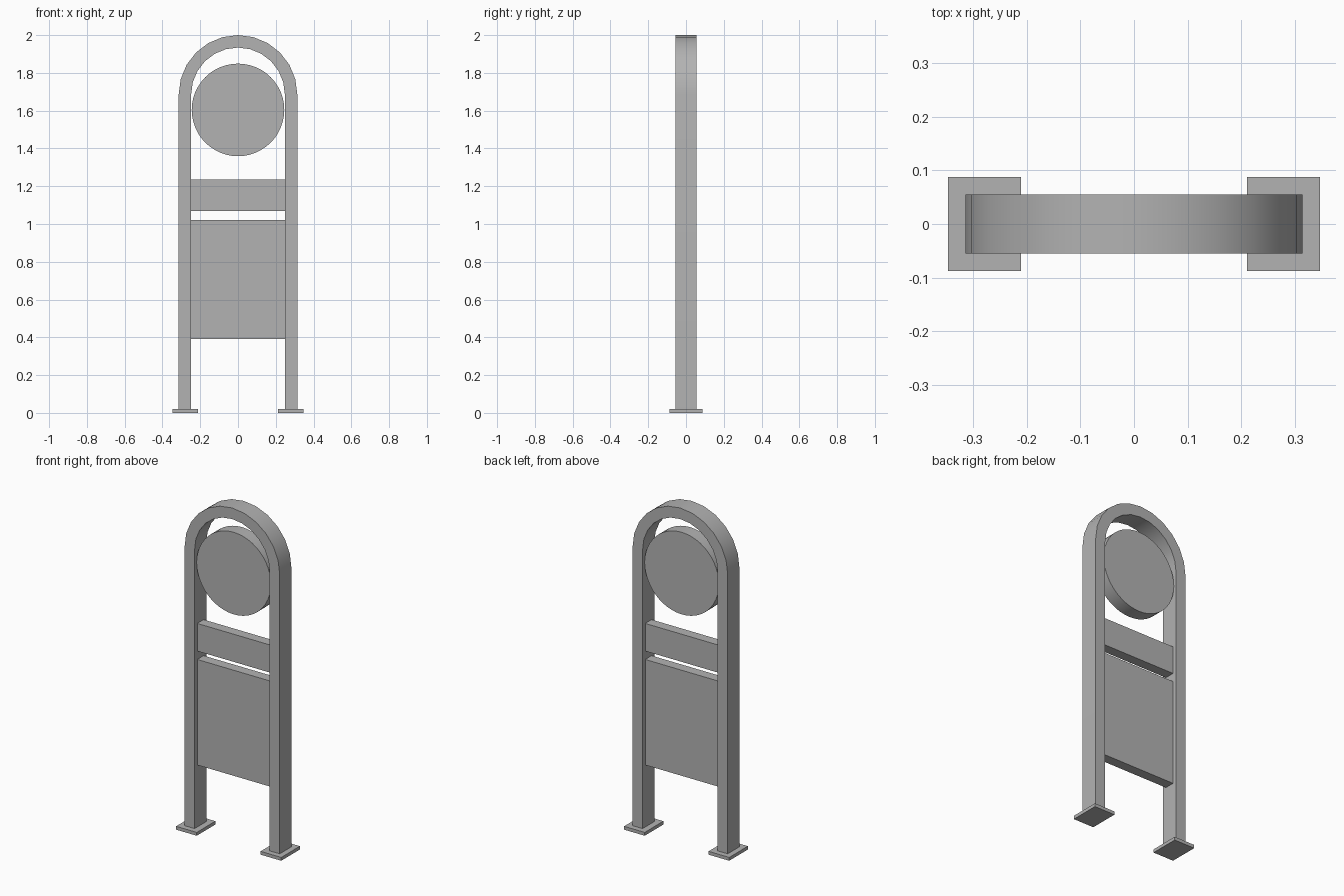
import bpy, bmesh
from math import cos, sin, pi, radians

cube = bpy.data.objects.get("Cube")
if cube:
    bpy.data.objects.remove(cube)

# One plain grey for the whole model
grey = bpy.data.materials.new("plain grey")
grey.use_nodes = True
colour = (0.45, 0.45, 0.45, 1)
grey.diffuse_color = colour
grey.node_tree.nodes["Principled BSDF"].inputs["Base Color"].default_value = colour


def finish(name, bm, smooth=False):
    bmesh.ops.recalc_face_normals(bm, faces=bm.faces)
    mesh = bpy.data.meshes.new(name)
    bm.to_mesh(mesh)
    bm.free()
    obj = bpy.data.objects.new(name, mesh)
    bpy.context.collection.objects.link(obj)
    mesh.materials.append(grey)
    if smooth:
        bpy.ops.object.select_all(action='DESELECT')
        obj.select_set(True)
        bpy.context.view_layer.objects.active = obj
        bpy.ops.object.shade_smooth_by_angle(angle=radians(30))
    return obj


def box(name, x0, x1, depth, z0, z1):
    bm = bmesh.new()
    bmesh.ops.create_cube(bm, size=1)
    for v in bm.verts:
        v.co.x = (x0 + x1) / 2 + v.co.x * (x1 - x0)
        v.co.y *= depth
        v.co.z = (z0 + z1) / 2 + v.co.z * (z1 - z0)
    return finish(name, bm)


# Arched frame: a rectangular section swept up, around and down
OUTER, INNER, HALF, SPRING, STEPS = 0.314, 0.248, 0.055, 1.686, 12
path = [(1, 0, 0)]
path += [(cos(pi * i / STEPS), sin(pi * i / STEPS), SPRING) for i in range(STEPS + 1)]
path += [(-1, 0, 0)]
bm = bmesh.new()
rings = [[bm.verts.new((r * c, y, base + r * s))
          for r, y in ((OUTER, -HALF), (OUTER, HALF), (INNER, HALF), (INNER, -HALF))]
         for c, s, base in path]
for a, b in zip(rings, rings[1:]):
    for i in range(4):
        j = (i + 1) % 4
        bm.faces.new((a[i], a[j], b[j], b[i]))
bm.faces.new(rings[0])
bm.faces.new(rings[-1])
finish("arched_frame", bm, smooth=True)

# Foot plates
for side, x in (("left", 0.279), ("right", -0.279)):
    box(side + "_foot_plate", x - 0.068, x + 0.068, 0.176, 0, 0.02)

# Panels between the posts
box("lower_panel", -INNER, INNER, 0.06, 0.39, 1.02)
box("upper_panel", -INNER, INNER, 0.06, 1.07, 1.235)

# Round sign disc
bm = bmesh.new()
bmesh.ops.create_cone(bm, cap_ends=True, segments=48, radius1=0.245, radius2=0.245, depth=0.08)
for v in bm.verts:
    x, y, z = v.co
    v.co = (x, z, 1.604 + y)
finish("round_sign", bm, smooth=True)
